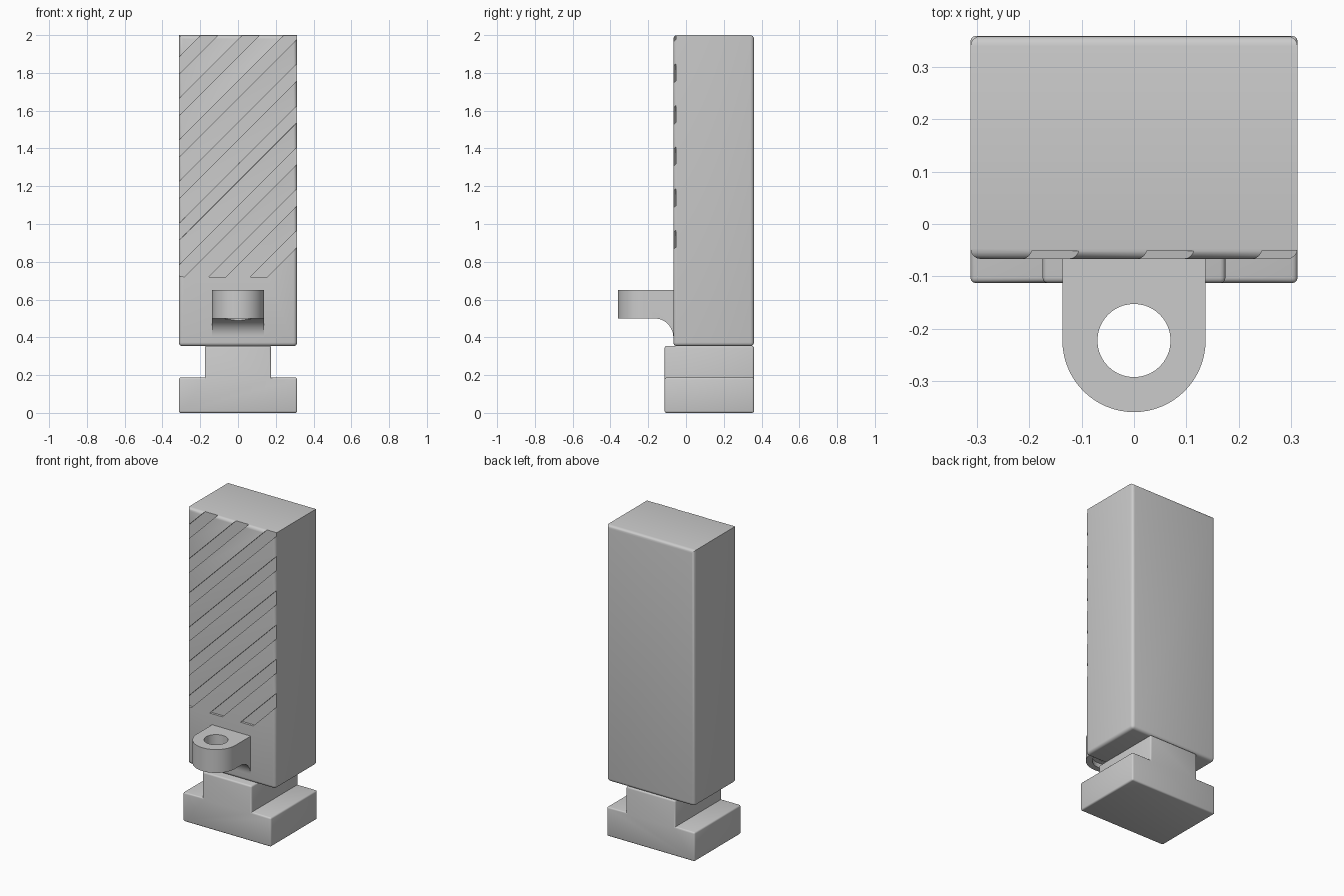
import bpy, bmesh, math

if "Cube" in bpy.data.objects:
    bpy.data.objects.remove(bpy.data.objects["Cube"], do_unlink=True)

grey = bpy.data.materials.new("plain grey")
grey.use_nodes = True
grey.diffuse_color = (0.6, 0.6, 0.6, 1)
grey.node_tree.nodes["Principled BSDF"].inputs["Base Color"].default_value = (0.6, 0.6, 0.6, 1)


def prism(name, points, axis, low, high, bevel=0, keep=None, segments=3):
    """Extrude a closed 2D outline along an axis; bevel the convex edges accepted by keep."""
    def place(p, d):
        return {"x": (d, *p), "y": (p[0], d, p[1]), "z": (*p, d)}[axis]
    bm = bmesh.new()
    face = bm.faces.new([bm.verts.new(place(p, low)) for p in points])
    grown = bmesh.ops.extrude_face_region(bm, geom=[face], use_keep_orig=True)
    step = {"x": (high - low, 0, 0), "y": (0, high - low, 0), "z": (0, 0, high - low)}[axis]
    bmesh.ops.translate(bm, vec=step, verts=[g for g in grown["geom"] if isinstance(g, bmesh.types.BMVert)])
    bmesh.ops.recalc_face_normals(bm, faces=bm.faces)
    if bevel:
        edges = [e for e in bm.edges if e.calc_face_angle_signed() > 0.8 and (keep is None or keep(e))]
        bmesh.ops.bevel(bm, geom=edges, offset=bevel, segments=segments, profile=0.5,
                        affect='EDGES', clamp_overlap=True)
    mesh = bpy.data.meshes.new(name)
    bm.to_mesh(mesh)
    bm.free()
    mesh.materials.append(grey)
    obj = bpy.data.objects.new(name, mesh)
    bpy.context.collection.objects.link(obj)
    return obj


def rect(x0, x1, y0, y1):
    return [(x0, y0), (x1, y0), (x1, y1), (x0, y1)]


def arc(cx, cy, r, start, end, n):
    return [(cx + r * math.cos(math.radians(start + (end - start) * i / n)),
             cy + r * math.sin(math.radians(start + (end - start) * i / n))) for i in range(n + 1)]


def combine(target, cutter, operation='DIFFERENCE'):
    mod = target.modifiers.new(operation.title(), 'BOOLEAN')
    mod.operation, mod.object, mod.solver = operation, cutter, 'EXACT'
    cutter.hide_render = True
    cutter.hide_set(True)
    cutter.display_type = 'WIRE'


def apply_and_smooth(obj):
    bpy.context.view_layer.objects.active = obj
    bpy.ops.object.select_all(action='DESELECT')
    obj.select_set(True)
    for mod in list(obj.modifiers):
        helper = mod.object
        bpy.ops.object.modifier_apply(modifier=mod.name)
        bpy.data.objects.remove(helper, do_unlink=True)
    bpy.ops.object.shade_smooth_by_angle(angle=math.radians(32))


WIDTH, FRONT, BACK, TOP = 0.313, -0.067, 0.36, 2.0


# Tall body: rounded everywhere except the two side edges of the top
def not_top_side(edge):
    a, b = (v.co for v in edge.verts)
    return not (a.z > 1.9 and b.z > 1.9 and abs(a.x - b.x) < 0.01)


body = prism("body", rect(-WIDTH, WIDTH, FRONT, BACK), "z", 0.353, TOP, 0.02, not_top_side, 4)

# Shallow diagonal grip grooves on the front, ending level at the bottom
PITCH, HALF, GROOVE_END = 0.22, 0.045, 0.72
reach = WIDTH + 0.05
for i in range(8):
    c = 0.61 + i * PITCH
    left = max(-reach, GROOVE_END - c - HALF)
    corner = max(-reach, GROOVE_END - c + HALF)
    outline = [(left, left + c + HALF), (corner, corner + c - HALF),
               (reach, reach + c - HALF), (reach, reach + c + HALF)]
    combine(body, prism("groove_cutter", outline, "y", FRONT - 0.05, FRONT + 0.015))
apply_and_smooth(body)

# Foot: wide slab with a narrower neck, one T-shaped profile
NECK, SLAB_TOP, NECK_TOP = 0.175, 0.187, 0.355
half = [(WIDTH, 0), (WIDTH, SLAB_TOP), (NECK, SLAB_TOP), (NECK, NECK_TOP)]
foot = prism("foot", half + [(-x, z) for x, z in reversed(half)], "y", -0.113, BACK, 0.01)
apply_and_smooth(foot)

# Front lug: rounded plan, with a curved gusset underneath
LUG, LUG_Y, LUG_LOW, LUG_TOP = 0.137, -0.223, 0.5, 0.65
plan = [(LUG, 0)] + [(LUG, LUG_Y)] + arc(0, LUG_Y, LUG, 0, -180, 32)[1:] + [(-LUG, 0)]
lug = prism("front_lug", plan, "z", 0.39, LUG_TOP)
side = [(-0.5, 0.8), (-0.5, LUG_LOW)] + arc(-0.167, 0.4, 0.1, 90, 0, 12) + [(0.1, 0.4), (0.1, 0.8)]
combine(lug, prism("lug_side_profile", side, "x", -0.3, 0.3), 'INTERSECT')


# Through hole with a wider pocket below
def ring(radius):
    return arc(0, LUG_Y, radius, 0, 360, 40)[:-1]


combine(lug, prism("hole_cutter", ring(0.07), "z", 0.3, 0.8))
combine(lug, prism("pocket_cutter", ring(0.1), "z", 0.3, 0.53))
apply_and_smooth(lug)
bpy.ops.object.select_all(action='DESELECT')
